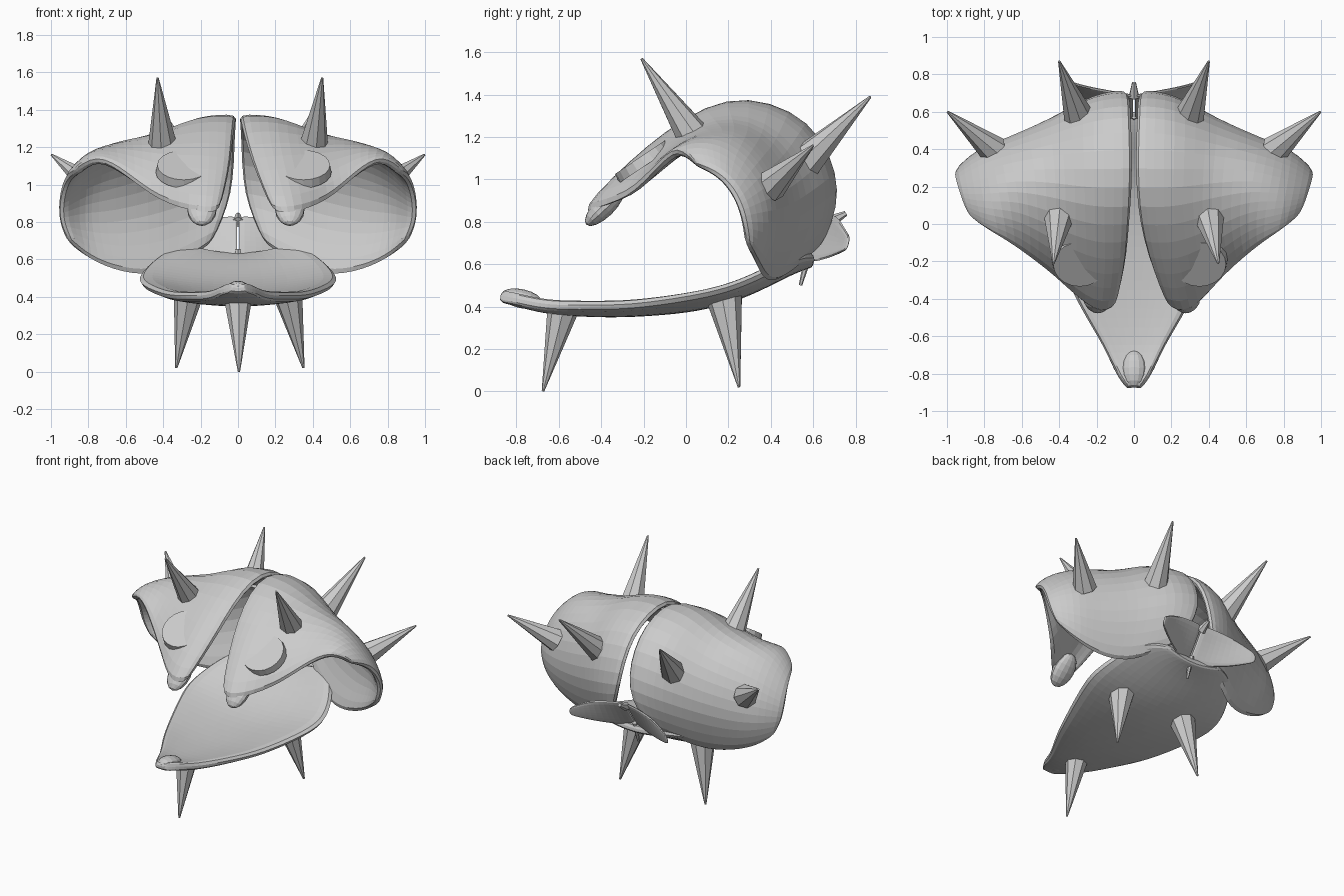
import bpy, bmesh, math
from mathutils import Vector

if "Cube" in bpy.data.objects:
    bpy.data.objects.remove(bpy.data.objects["Cube"])

grey = bpy.data.materials.new("warm_grey")
grey.diffuse_color = (0.6, 0.6, 0.6, 1)
grey.use_nodes = True
grey.node_tree.nodes["Principled BSDF"].inputs["Base Color"].default_value = grey.diffuse_color


def make(name, bm):
    me = bpy.data.meshes.new(name)
    bm.to_mesh(me)
    bm.free()
    me.materials.append(grey)
    ob = bpy.data.objects.new(name, me)
    bpy.context.collection.objects.link(ob)
    return ob


def spline(pts, n):
    """Catmull-Rom curve through pts, n steps per span."""
    p = [Vector(q) for q in pts]
    p = [2 * p[0] - p[1]] + p + [2 * p[-1] - p[-2]]
    out = []
    for i in range(1, len(p) - 2):
        a, b, c, d = p[i - 1:i + 3]
        for k in range(n):
            t = k / n
            out.append(0.5 * (2 * b + (c - a) * t + (2 * a - 5 * b + 4 * c - d) * t * t
                              + (3 * b - a - 3 * c + d) * t ** 3))
    return out + [p[-2]]


def sheet(name, rows, n, thick, flip=False, fn=lambda v: v):
    """Loft a rounded, thick sheet through rows of points."""
    rows = [spline(r, n) for r in rows]
    cols = [spline(c, n) for c in zip(*rows)]
    bm = bmesh.new()
    g = [[bm.verts.new(fn(v)) for v in c] for c in cols]
    for j in range(len(g) - 1):
        for i in range(len(g[0]) - 1):
            q = [g[j][i], g[j][i + 1], g[j + 1][i + 1], g[j + 1][i]]
            bm.faces.new(q[::-1] if flip else q)
    ob = make(name, bm)
    m = ob.modifiers.new("thickness", 'SOLIDIFY')
    m.thickness, m.offset = thick, -1
    s = ob.modifiers.new("round", 'SUBSURF')
    s.levels = s.render_levels = 1
    return ob


def aim(ob, d):
    ob.rotation_euler = d.to_track_quat('Z', 'Y').to_euler()
    return ob


def cone(name, base, tip, r, r2=0.006, sides=8):
    base, tip = Vector(base), Vector(tip)
    d = tip - base
    bm = bmesh.new()
    bmesh.ops.create_cone(bm, cap_ends=True, segments=sides, radius1=r, radius2=r2, depth=d.length)
    ob = make(name, bm)
    ob.location = (base + tip) / 2
    return aim(ob, d)


def knob(name, loc, scale, direction):
    """Rounded lump, stretched along its own z axis."""
    bm = bmesh.new()
    bmesh.ops.create_uvsphere(bm, u_segments=14, v_segments=8, radius=1)
    ob = make(name, bm)
    ob.location, ob.scale = loc, scale
    return aim(ob, Vector(direction))


# Upper shell halves: sections from the inner edge to the outer rim,
# each running from the front rim over the top to the rear lower rim
shell = [
    [(.15, -.42, .84), (.06, -.15, 1.10), (.008, .2, 1.34), (.012, .55, 1.24), (.03, .68, .95), (.13, .61, .70)],
    [(.25, -.455, .83), (.21, -.16, 1.12), (.2, .2, 1.33), (.2, .53, 1.22), (.2, .655, .92), (.24, .52, .62)],
    [(.44, -.26, .90), (.41, -.07, 1.13), (.4, .22, 1.25), (.42, .45, 1.11), (.42, .535, .85), (.42, .41, .53)],
    [(.61, -.13, 1.025), (.6, .03, 1.15), (.62, .22, 1.19), (.65, .37, 1.04), (.66, .425, .8), (.61, .345, .54)],
    [(.75, -.03, 1.11), (.77, .06, 1.14), (.79, .18, 1.11), (.81, .31, .98), (.82, .355, .8), (.78, .31, .61)],
    [(.85, .06, 1.05), (.885, .11, 1.02), (.915, .17, .97), (.935, .22, .89), (.93, .25, .8), (.89, .27, .71)],
]

# Lower jaw: (y, half width, centre height); edges curl up a little
jaw = [(-.87, .03, .475), (-.79, .09, .455), (-.65, .16, .42), (-.45, .28, .405), (-.25, .38, .405),
       (0, .48, .425), (.18, .53, .465), (.32, .50, .52), (.44, .43, .58), (.53, .34, .62), (.59, .2, .64)]
sheet("lower_jaw", [[(w * s, y, z + s * s * min(1, w * 3) * (.035 if y < -.2 else .05)) for y, w, z in jaw]
                    for s in (-1, -.5, 0, .5, 1)], 2, .055)
knob("jaw_tip", (0, -.775, .437), (.065, .045, .1), (0, -1, .22))

for s, side in ((-1, "left"), (1, "right")):
    sheet("shell_" + side, shell, 2, .05, s > 0,
          lambda v: (s * v.x + .09 * max(0, .05 - v.y), v.y, v.z))
    # Thick rounded end of each front flap
    knob("flap_tip_" + side, (s * .235 + .042, -.385, .87), (.08, .048, .12), (0, -.72, -.7))

    # Round eye plates set on the front flaps
    c = Vector((.03 + s * .32, -.21, 1.095))
    n = Vector((0, -.56, .83))
    cone("eye_" + side, c - n * .035, c + n * .012, .15, .142, 20)

    # Spikes
    cone("brow_spike_" + side, (s * .40, .05, 1.18), (s * .44 + .01, -.21, 1.57), .085)
    cone("back_spike_" + side, (s * .29, .56, 1.08), (s * .4, .87, 1.39), .085)
    cone("cheek_spike_" + side, (s * .75, .395, .968), (s * .997, .6, 1.16), .08)
    cone("rear_jaw_spike_" + side, (s * .26, .18, .44), (s * .34 + .01, .25, .02), .085)

    # Tail leaves draping sideways from a high centre, leaning back
    leaf = [[(0, .56, .62), (0, .63, .72), (0, .70, .83)],
            [(s * .12, .6, .605), (s * .12, .66, .71), (s * .12, .72, .82)],
            [(s * .26, .68, .625), (s * .26, .715, .70), (s * .26, .745, .79)],
            [(s * .385, .765, .665), (s * .39, .775, .69), (s * .38, .78, .725)]]
    sheet("tail_leaf_" + side, leaf, 2, .018, s > 0)

cone("front_jaw_spike", (0, -.58, .39), (.005, -.675, 0), .075)

# Small stalk and hook joining the tail leaves
cone("tail_stalk", (0, .68, .80), (0, .755, .84), .03, .012, 6)
cone("tail_hook", (0, .58, .65), (0, .54, .5), .02, .008, 6)
